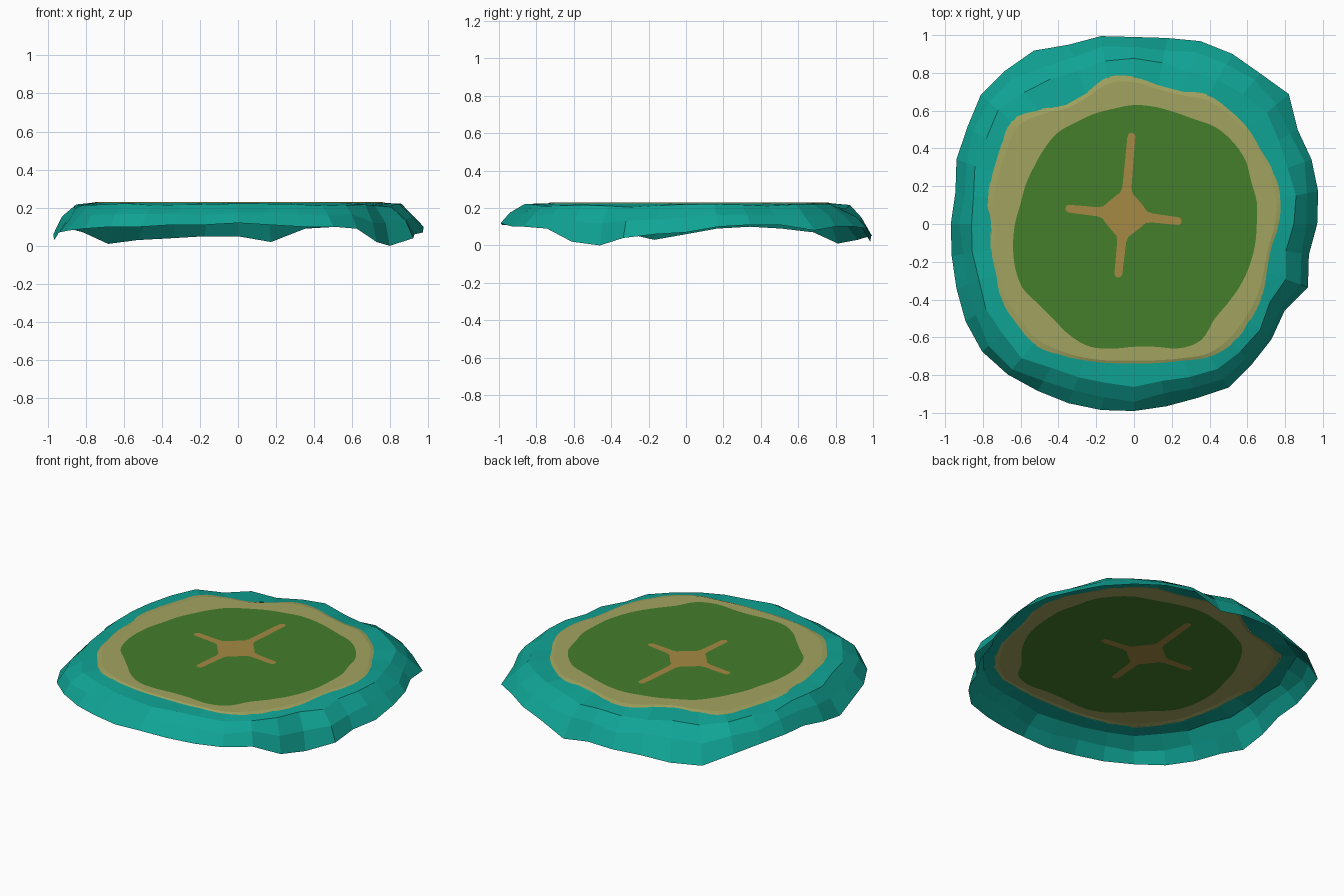
import bpy, math, random

if "Cube" in bpy.data.objects:
    bpy.data.objects.remove(bpy.data.objects["Cube"])
random.seed(4)
N = 36
TOP = 0.23

# outlines as radius (in hundredths) every 10 degrees
GRASS = [65, 66, 66, 68, 68, 67, 64, 63, 63, 63, 62, 62, 62, 63, 62, 61, 61, 61,
         63, 65, 67, 68, 66, 66, 68, 69, 67, 65, 66, 70, 71, 66, 65, 65, 65, 65]
SAND = [77, 79, 79, 78, 79, 79, 79, 75, 75, 78, 79, 74, 73, 79, 85, 82, 80, 79,
        76, 77, 78, 81, 82, 83, 80, 77, 75, 74, 75, 77, 81, 82, 80, 78, 75, 74]
CLIFF = [97, 99, 100, 100, 107, 104, 104, 103, 100, 99, 101, 101, 106, 106, 106, 102, 100, 96,
         97, 98, 100, 103, 105, 104, 102, 101, 100, 99, 98, 98, 100, 97, 95, 92, 98, 94]
# cliff foot height every 10 degrees (hundredths)
FOOT = [7, 10, 11, 11, 8, 10, 10, 9, 2, 5, 5, 4, 3, 1, 7, 9, 10, 9,
        6, 3, 7, 8, 9, 10, 10, 11, 11, 12, 11, 10, 10, 9, 2, 0, 4, 6]


def material(name, rgb):
    m = bpy.data.materials.new(name)
    m.diffuse_color = (*rgb, 1)
    m.use_nodes = True
    m.node_tree.nodes["Principled BSDF"].inputs["Base Color"].default_value = m.diffuse_color
    return m


def build(name, verts, faces, mat):
    me = bpy.data.meshes.new(name)
    me.from_pydata(verts, [], faces)
    me.materials.append(mat)
    ob = bpy.data.objects.new(name, me)
    bpy.context.collection.objects.link(ob)
    return ob


def ring(radii, z):
    zs = z if isinstance(z, list) else [z] * len(radii)
    n = len(radii)
    return [(r * math.cos(2 * math.pi * i / n), r * math.sin(2 * math.pi * i / n), h)
            for i, (r, h) in enumerate(zip(radii, zs))]


def loft(name, rings, mat):
    n = len(rings[0])
    faces = []
    for k in range(len(rings) - 1):
        for i in range(n):
            j = (i + 1) % n
            faces.append((k * n + i, (k + 1) * n + i, (k + 1) * n + j, k * n + j))
    return build(name, [v for r in rings for v in r], faces, mat)


def smooth(table, steps=4):
    """Catmull-Rom resampling of a closed radius table."""
    out = []
    for i in range(N):
        a, b, c, d = (table[(i + k) % N] / 100 for k in (-1, 0, 1, 2))
        for s in range(steps):
            t = s / steps
            out.append(b + 0.5 * t * (c - a + t * (2 * a - 5 * b + 4 * c - d + t * (3 * (b - c) + d - a))))
    return out


grass_mat = material("grass green", (0.058, 0.205, 0.024))
sand_mat = material("sand", (0.36, 0.37, 0.115))
path_mat = material("path brown", (0.376, 0.253, 0.058))
rock_mat = material("teal rock", (0.005, 0.37, 0.30))

# flat lawn and the beach ring around it
grass_r = smooth(GRASS)
sand_r = smooth(SAND)
build("lawn", ring(grass_r, TOP), [tuple(range(len(grass_r)))], grass_mat)
mid_r = [g + 0.8 * (s - g) for g, s in zip(grass_r, sand_r)]
loft("beach", [ring(sand_r, TOP - 0.006), ring(mid_r, TOP), ring(grass_r, TOP)][::-1], sand_mat)

# crossing footpaths: one outline, a thin plate seen from both sides of the lawn
CX, CY, HUB, HALF = -0.05, 0.05, 0.115, 0.021
outline = []
for ang, length in ((-7, 0.305), (85, 0.435), (174, 0.315), (264, 0.335)):
    a = math.radians(ang)
    arm = [(HUB * 0.84, -HUB * 0.46), (HUB, -0.032), (HUB + 0.03, -HALF - 0.003)]
    cap = [(length - HALF + HALF * math.cos(math.radians(t)), HALF * math.sin(math.radians(t)))
           for t in range(-90, 91, 30)]
    arm += cap + [(x, -y) for x, y in arm[::-1]]
    outline += [(CX + x * math.cos(a) - y * math.sin(a), CY + x * math.sin(a) + y * math.cos(a))
                for x, y in arm]
n = len(outline)
verts = [(x, y, TOP + 0.0015) for x, y in outline] + [(x, y, TOP - 0.0015) for x, y in outline]
build("footpaths", verts, [tuple(range(n)), tuple(range(2 * n - 1, n - 1, -1))], path_mat)

# faceted cliff skirt, open underneath
inner = [r / 100 for r in SAND]
outer = [r / 100 for r in CLIFF]
foot = [h / 100 for h in FOOT]


def cliff_ring(t, drop):
    """Ring a fraction t of the way out and a fraction drop of the way down."""
    radii, zs = [], []
    for i, o, h in zip(inner, outer, foot):
        radii.append(i + (o - i) * (t + random.uniform(-0.07, 0.07)))
        zs.append(TOP - (TOP - h) * max(0.0, drop + random.uniform(-0.07, 0.07)))
    return ring(radii, zs)


loft("cliff", [ring([r - 0.004 for r in inner], TOP - 0.005), cliff_ring(0.42, 0.12),
               cliff_ring(0.76, 0.5), ring(outer, foot)][::1], rock_mat)
